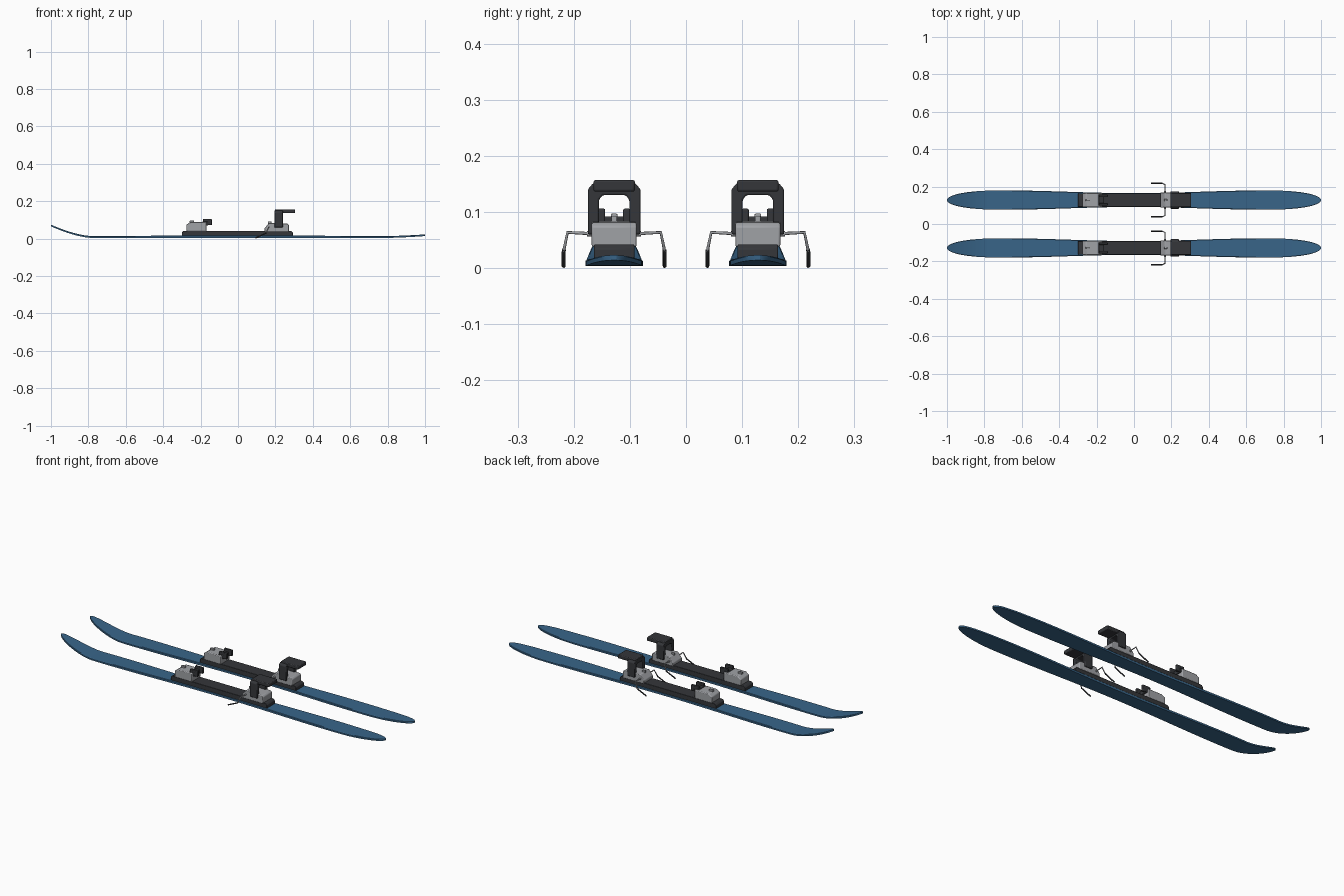
import bpy, bmesh, math
from mathutils import Vector

if "Cube" in bpy.data.objects:
    bpy.data.objects.remove(bpy.data.objects["Cube"])


def material(name, col):
    m = bpy.data.materials.new(name)
    m.diffuse_color = (*col, 1)
    m.use_nodes = True
    m.node_tree.nodes["Principled BSDF"].inputs["Base Color"].default_value = m.diffuse_color
    return m


BLUE = material("ski_blue", (0.04, 0.13, 0.25))
DARK = material("binding_dark", (0.035, 0.037, 0.042))
GREY = material("binding_grey", (0.35, 0.36, 0.38))


def finish(name, bm, mat, bevel=0.0):
    bmesh.ops.recalc_face_normals(bm, faces=bm.faces)
    me = bpy.data.meshes.new(name)
    bm.to_mesh(me)
    bm.free()
    ob = bpy.data.objects.new(name, me)
    bpy.context.collection.objects.link(ob)
    me.materials.append(mat)
    if bevel:
        b = ob.modifiers.new("bevel", 'BEVEL')
        b.width, b.segments = bevel, 2
    bpy.context.view_layer.objects.active = ob
    ob.select_set(True)
    bpy.ops.object.shade_smooth_by_angle(angle=math.radians(30))
    ob.select_set(False)
    return ob


def prism(name, pts, axis, lo, hi, mat, bevel=0.003):
    """Extrude a closed profile: axis 'y' takes (x, z) points, axis 'x' takes (y, z)."""
    bm = bmesh.new()
    at = (lambda p, t: (p[0], t, p[1])) if axis == 'y' else (lambda p, t: (t, p[0], p[1]))
    a = [bm.verts.new(at(p, lo)) for p in pts]
    b = [bm.verts.new(at(p, hi)) for p in pts]
    bm.faces.new(a)
    bm.faces.new(b[::-1])
    for i in range(len(pts)):
        j = (i + 1) % len(pts)
        bm.faces.new((a[i], a[j], b[j], b[i]))
    return finish(name, bm, mat, bevel)


def box(name, x, y, z, mat, bevel=0.003):
    return prism(name, [(x[0], z[0]), (x[1], z[0]), (x[1], z[1]), (x[0], z[1])],
                 'y', y[0], y[1], mat, bevel)


def rod(name, pts, r, mat):
    cu = bpy.data.curves.new(name, 'CURVE')
    cu.dimensions = '3D'
    cu.bevel_depth, cu.bevel_resolution, cu.use_fill_caps = r, 2, True
    sp = cu.splines.new('POLY')
    sp.points.add(len(pts) - 1)
    for p, c in zip(sp.points, pts):
        p.co = (*c, 1)
    cu.materials.append(mat)
    ob = bpy.data.objects.new(name, cu)
    bpy.context.collection.objects.link(ob)
    return ob


def half_width(x):
    # sidecut between the wide points, elliptical rounding beyond them
    u = min(abs(x), 1.0)
    if u < 0.7:
        return 0.037 + 0.0145 * (0.5 - 0.5 * math.cos(math.pi * u / 0.7))
    t = min(1.0, (u - 0.7) / 0.3)
    return max(0.0515 * math.sqrt(max(0.0, 1 - t ** 2.4)), 0.004)


def rise(x):
    # upturned tip at -x, slight kick at the tail
    if x < -0.78:
        return 0.062 * ((-0.78 - x) / 0.22) ** 1.6
    if x > 0.78:
        return 0.010 * ((x - 0.78) / 0.22) ** 1.6
    return 0.0


def ski(name):
    bm = bmesh.new()
    rings, n = [], 88
    for i in range(n + 1):
        x = math.sin(math.pi * (i / n - 0.5))
        w, z = half_width(x), 0.004 + rise(x)
        th = 0.009 + 0.005 * (1 - min(1, abs(x)))
        rings.append([bm.verts.new((x, y, h)) for y, h in (
            (-w, z), (w, z), (w, z + th * .8), (w * .94, z + th),
            (-w * .94, z + th), (-w, z + th * .8))])
    for a, b in zip(rings, rings[1:]):
        for k in range(6):
            j = (k + 1) % 6
            bm.faces.new((a[k], a[j], b[j], b[k]))
    bm.faces.new(rings[0])
    bm.faces.new(rings[-1][::-1])
    return finish(name, bm, BLUE)


def build(side):
    n = lambda s: f"{side}_{s}"
    parts = [ski(n("ski"))]
    # mounting plate
    parts.append(prism(n("mounting_plate"), [(-.30, .014), (.293, .014), (.293, .034), (.285, .042),
                 (-.292, .042), (-.30, .034)], 'y', -.036, .036, DARK, .002))
    # toe piece: housing, top ridge, cup with two jaws
    parts.append(prism(n("toe_housing"), [(-.275, .040), (-.168, .040), (-.168, .088), (-.255, .088),
                 (-.275, .075)], 'y', -.038, .038, GREY, .004))
    parts.append(box(n("toe_indicator"), (-.258, -.235), (-.006, .006), (.085, .097), GREY, .002))
    parts.append(box(n("toe_cup"), (-.190, -.160), (-.030, .030), (.070, .092), DARK))
    for s in (-1, 1):
        y = sorted((s * .016, s * .029))
        parts.append(box(n("toe_jaw"), (-.188, -.140), y, (.072, .106), DARK))
    # heel piece: sloped housing, screw boss, step-in arch and lever
    parts.append(prism(n("heel_housing"), [(.142, .038), (.272, .038), (.272, .074), (.264, .081),
                 (.185, .084), (.165, .084), (.142, .056)], 'y', -.040, .040, GREY, .003))
    parts.append(box(n("heel_screw_boss"), (.160, .178), (-.005, .005), (.080, .093), GREY, .002))
    arch = [(-.047, .060), (-.047, .140), (-.038, .151), (.038, .151), (.047, .140), (.047, .060),
            (.027, .060), (.027, .122), (.020, .130), (-.020, .130), (-.027, .122), (-.027, .060)]
    parts.append(prism(n("heel_arch"), arch, 'x', .195, .240, DARK, .003))
    parts.append(box(n("heel_lever"), (.198, .306), (-.037, .037), (.136, .157), DARK, .004))
    # brake: cross bar, bent arms and dark tips
    parts.append(rod(n("brake_collar"), [(.165, -.048, .061), (.165, .048, .061)], .0048, GREY))
    for s in (-1, 1):
        parts.append(rod(n("brake_arm"), [(.165, s * .036, .061), (.165, s * .083, .0635),
                     (.150, s * .090, .030)], .003, GREY))
        parts.append(rod(n("brake_tip"), [(.151, s * .0895, .033), (.149, s * .090, .029),
                     (.092, s * .090, .0035)], .0036, DARK))
    return parts


# one ski with binding on each side of the centre line
for side, y in (("front", -.128), ("rear", .128)):
    for ob in build(side):
        ob.location = Vector((0, y, 0))
